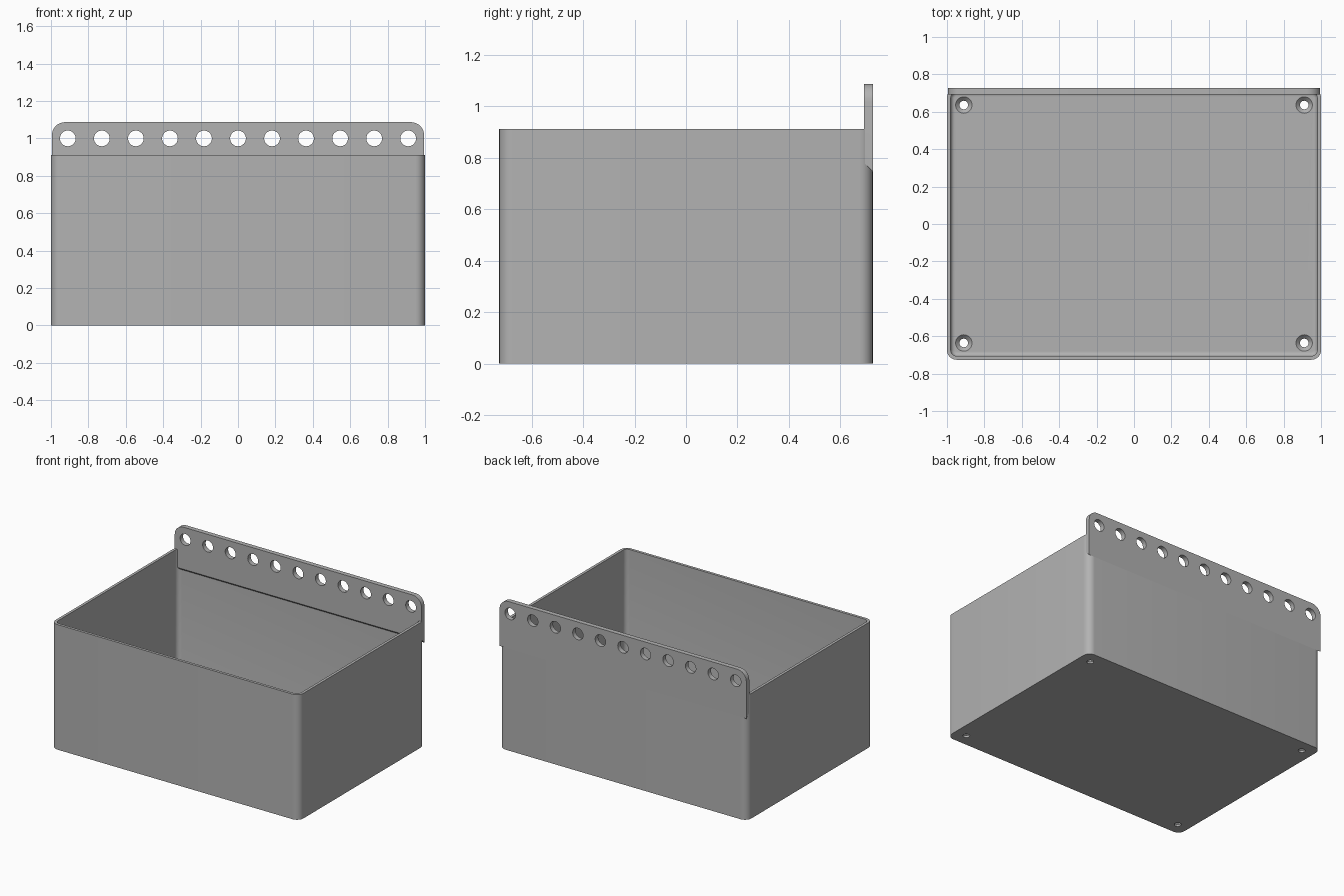
import bpy, bmesh, math

if "Cube" in bpy.data.objects:
    bpy.data.objects.remove(bpy.data.objects["Cube"], do_unlink=True)

W, D, H = 1.0, 0.726, 0.912           # half width, half depth, bin height
WALL, FLOOR, FILLET, R = 0.02, 0.035, 0.022, 0.052

grey = bpy.data.materials.new("plain_grey")
grey.use_nodes = True
grey.diffuse_color = (0.448, 0.448, 0.448, 1)
grey.node_tree.nodes["Principled BSDF"].inputs["Base Color"].default_value = grey.diffuse_color


def finish(name, bm):
    bmesh.ops.recalc_face_normals(bm, faces=bm.faces)
    mesh = bpy.data.meshes.new(name)
    bm.to_mesh(mesh)
    bm.free()
    mesh.materials.append(grey)
    ob = bpy.data.objects.new(name, mesh)
    bpy.context.collection.objects.link(ob)
    return ob


def arc(cx, cy, r, start, steps=8):
    """Quarter circle of points, counterclockwise from start degrees."""
    angles = [math.radians(start + 90 * i / steps) for i in range(steps + 1)]
    return [(cx + r * math.cos(a), cy + r * math.sin(a)) for a in angles]


def rounded_rect(hw, hd, r):
    cx, cy = hw - r, hd - r
    return (arc(cx, cy, r, 0) + arc(-cx, cy, r, 90)
            + arc(-cx, -cy, r, 180) + arc(cx, -cy, r, 270))


def loft(name, rings):
    """Closed solid through rings of equal vertex count, capped at both ends."""
    bm = bmesh.new()
    loops = [[bm.verts.new(p) for p in ring] for ring in rings]
    for a, b in zip(loops, loops[1:]):
        n = len(a)
        for i in range(n):
            bm.faces.new((a[i], a[(i + 1) % n], b[(i + 1) % n], b[i]))
    bm.faces.new(loops[0])
    bm.faces.new(loops[-1])
    return finish(name, bm)


def cut(target, cutters):
    bpy.context.view_layer.objects.active = target
    for c in cutters:
        mod = target.modifiers.new("hole", "BOOLEAN")
        mod.operation, mod.solver, mod.object = "DIFFERENCE", "EXACT", c
        bpy.ops.object.modifier_apply(modifier=mod.name)
        bpy.data.objects.remove(c, do_unlink=True)


def smooth(ob):
    bpy.ops.object.select_all(action="DESELECT")
    ob.select_set(True)
    bpy.context.view_layer.objects.active = ob
    bpy.ops.object.shade_smooth_by_angle(angle=math.radians(30))


def ring_at(inset, z):
    return [(x, y, z) for x, y in rounded_rect(W - inset, D - inset, R - inset)]


# Open bin: outer wall, rim, inner wall and a filleted floor
rings = [ring_at(0, 0), ring_at(0, H), ring_at(WALL, H)]
for i in range(6):
    a = math.radians(18 * i)
    rings.append(ring_at(WALL + FILLET * (1 - math.cos(a)),
                         FLOOR + FILLET * (1 - math.sin(a))))
storage_bin = loft("storage_bin", rings)

# Countersunk screw holes in the floor corners
screw_profile = [(0.023, -0.05), (0.023, 0.014), (0.044, FLOOR), (0.044, 0.1)]
screws = []
for sx in (-1, 1):
    for sy in (-1, 1):
        screws.append(loft("screw_cutter", [
            [(sx * 0.91 + r * math.cos(t), sy * 0.636 + r * math.sin(t), z)
             for t in (math.tau * i / 32 for i in range(32))]
            for r, z in screw_profile]))
cut(storage_bin, screws)
smooth(storage_bin)

# Hanging plate with rounded top corners and a sloped lower edge
PW, TOP, PR, FRONT = 0.995, 1.087, 0.07, 0.692
outline = (arc(PW - PR, TOP - PR, PR, 0) + arc(-PW + PR, TOP - PR, PR, 90))


def plate_ring(y, low):
    pts = outline + [(-PW, low), (PW, low)]
    return [(x, y, z) for x, z in pts]


hanging_plate = loft("hanging_plate", [plate_ring(FRONT, 0.78), plate_ring(D + 0.0005, 0.745)])

# Row of round hanging holes
holes = []
for k in range(-5, 6):
    holes.append(loft("hole_cutter", [
        [(k * 0.182 + 0.042 * math.cos(t), y, 1.0 + 0.042 * math.sin(t))
         for t in (math.tau * i / 40 for i in range(40))]
        for y in (FRONT - 0.05, D + 0.05)]))
cut(hanging_plate, holes)
smooth(hanging_plate)
